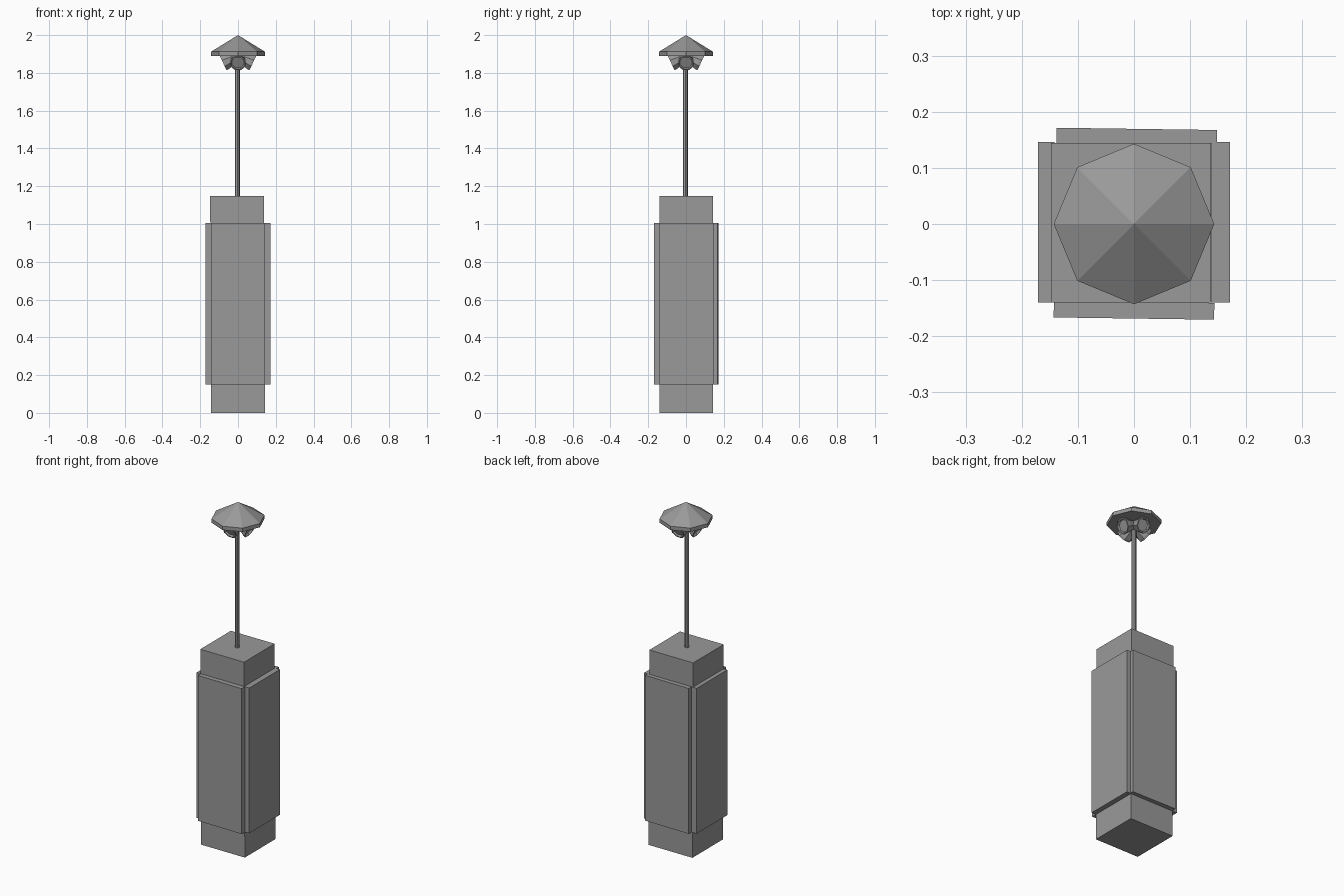
import bpy, bmesh
from math import pi, sin, cos, radians
from mathutils import Matrix, Vector

if "Cube" in bpy.data.objects:
    bpy.data.objects.remove(bpy.data.objects["Cube"])

# Dark grey finish shared by every part
grey = bpy.data.materials.new("dark_grey")
grey.diffuse_color = (0.32, 0.32, 0.32, 1)
grey.use_nodes = True
grey.node_tree.nodes["Principled BSDF"].inputs["Base Color"].default_value = grey.diffuse_color


def finish(name, bm):
    bmesh.ops.recalc_face_normals(bm, faces=bm.faces)
    me = bpy.data.meshes.new(name)
    bm.to_mesh(me)
    bm.free()
    me.materials.append(grey)
    ob = bpy.data.objects.new(name, me)
    bpy.context.collection.objects.link(ob)
    return ob


def box(name, size, centre, turn=0.0, lean=0.0):
    bm = bmesh.new()
    bmesh.ops.create_cube(bm, size=1)
    for v in bm.verts:
        top = v.co.z > 0
        v.co = Vector([a * b for a, b in zip(v.co, size)])
        v.co = Matrix.Rotation(turn, 3, 'Z') @ v.co + Vector(centre)
        if top:
            v.co.x += lean
    return finish(name, bm)


def lathe(name, profile, sides, matrix=Matrix()):
    """Revolve (radius, height) points about z; radius 0 closes to a point."""
    bm = bmesh.new()
    rings = []
    for r, z in profile:
        n = sides if r > 0 else 1
        rings.append([bm.verts.new(matrix @ Vector((r * cos(2 * pi * i / sides),
                      r * sin(2 * pi * i / sides), z))) for i in range(n)])
    for a, b in zip(rings, rings[1:]):
        for i in range(sides):
            j = (i + 1) % sides
            quad = [a[i % len(a)], a[j % len(a)], b[j % len(b)], b[i % len(b)]]
            bm.faces.new(list(dict.fromkeys(quad)))
    for ring in (rings[0], rings[-1]):
        if len(ring) > 1:
            bm.faces.new(ring)
    return finish(name, bm)


# Square pillar with a very slight lean
box("pillar_core", (0.285, 0.284, 1.148), (0.0, 0.002, 0.574), lean=-0.005)

# Four cladding panels
box("front_panel", (0.286, 0.030, 0.855), (0.0, -0.1535, 0.5775), radians(-0.8))
box("back_panel", (0.286, 0.030, 0.855), (0.005, 0.1545, 0.5775), radians(-0.8))
box("left_panel", (0.029, 0.286, 0.855), (-0.1565, 0.003, 0.5775))
box("right_panel", (0.034, 0.286, 0.855), (0.154, 0.003, 0.5775))

# Pole
lathe("pole", [(0.013, 1.14), (0.013, 1.90)], 8, Matrix.Translation((-0.003, -0.003, 0)))

# Octagonal canopy
lathe("canopy", [(0.143, 1.89), (0.143, 1.912), (0, 2.0)], 8)

# Four flared lamps tilted outward and down, with recessed faces
horn = [(0.031, -0.06), (0.044, -0.012), (0.044, 0), (0.037, 0), (0.033, -0.01)]
for k, side in enumerate(("right", "back", "left", "front")):
    m = (Matrix.Rotation(k * pi / 2, 4, 'Z')
         @ Matrix.Translation((0.078, 0, 1.851))
         @ Matrix.Rotation(radians(115), 4, 'Y')
         @ Matrix.Rotation(pi / 8, 4, 'Z'))
    lathe(side + "_lamp", horn, 8, m)
